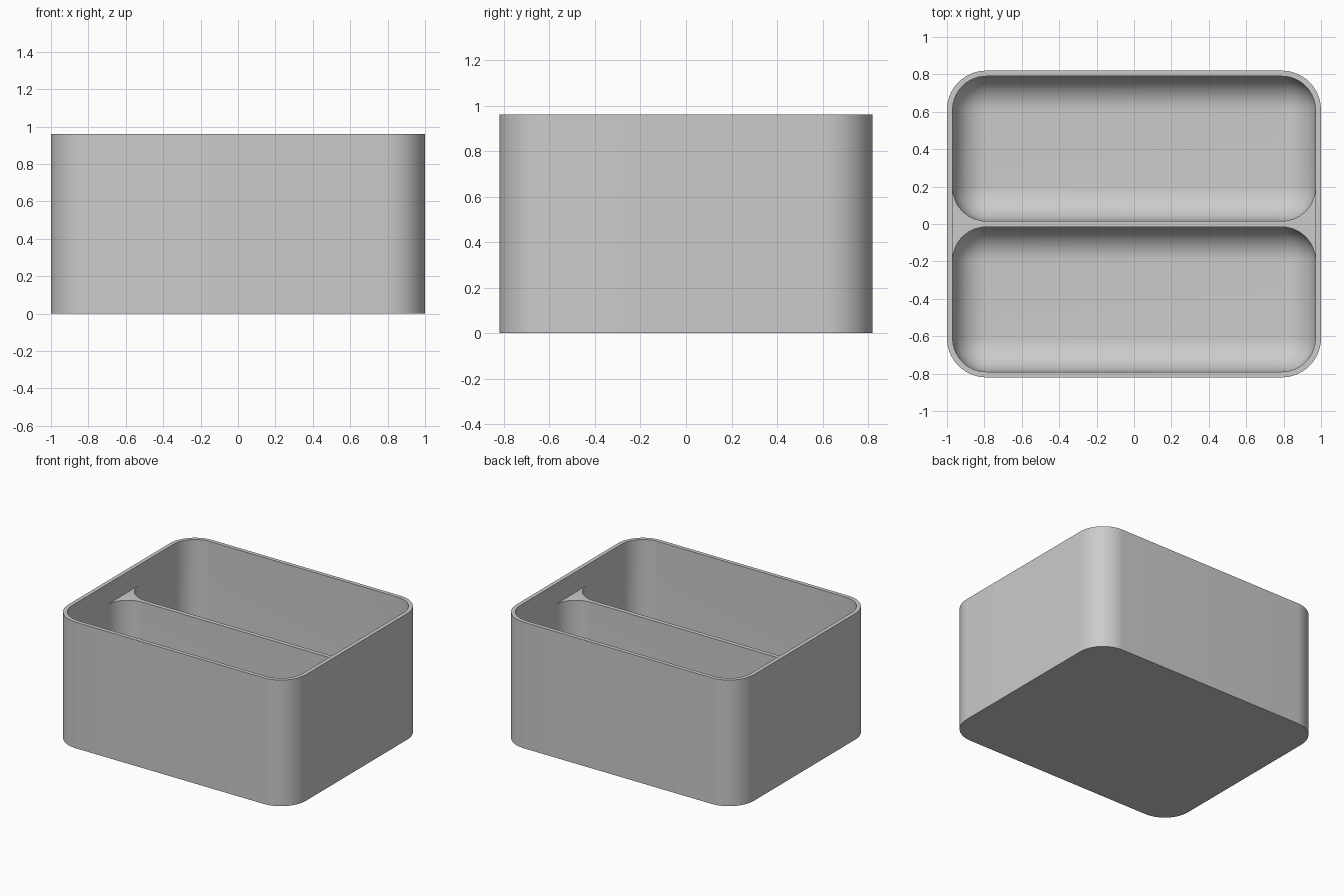
import bpy
import bmesh
import math

if "Cube" in bpy.data.objects:
    bpy.data.objects.remove(bpy.data.objects["Cube"])

HX, HY, HEIGHT = 1.0, 0.82, 0.96      # outer half sizes and height
WALL, R_IN = 0.03, 0.18               # wall thickness, inner corner and floor radius
FLOOR, LEDGE, GAP = 0.03, 0.805, 0.016  # floor height, divider top, half divider thickness
SEG = 14
STEP = GAP + R_IN                     # where the divider flares meet the side walls

bm = bmesh.new()


def outline(hx, y0, y1, r, side=()):
    """Rounded rectangle, counter-clockwise from the right side."""
    pts = []
    corners = [(hx - r, y1 - r), (-hx + r, y1 - r), (-hx + r, y0 + r), (hx - r, y0 + r)]
    for k, (cx, cy) in enumerate(corners):
        for i in range(SEG + 1):
            a = (k + i / SEG) * math.pi / 2
            pts.append((cx + r * math.cos(a), cy + r * math.sin(a)))
        if k == 1:
            pts += [(-hx, y) for y in reversed(side)]
    return pts + [(hx, y) for y in side]


def ring(pts, z):
    return [bm.verts.new((x, y, z)) for x, y in pts]


def bridge(a, b):
    for i in range(len(a)):
        j = (i + 1) % len(a)
        bm.faces.new((a[i], a[j], b[j], b[i]))


# Outer shell, rim and upper cavity wall
side = (-STEP, STEP)
ix, iy = HX - WALL, HY - WALL
outer = outline(HX, -HY, HY, R_IN + WALL, side)
inner = outline(ix, -iy, iy, R_IN, side)
shell = [ring(outer, 0), ring(outer, HEIGHT), ring(inner, HEIGHT), ring(inner, LEDGE)]
bm.faces.new(shell[0])
for a, b in zip(shell, shell[1:]):
    bridge(a, b)

# Two pockets with rounded floors
for y0, y1 in ((-iy, -GAP), (GAP, iy)):
    prev = ring(outline(ix, y0, y1, R_IN), LEDGE)
    for i in range(SEG + 1):
        a = i / SEG * math.pi / 2
        t = R_IN * (1 - math.cos(a))
        z = FLOOR + R_IN * (1 - math.sin(a))
        cur = ring(outline(ix - t, y0 + t, y1 - t, R_IN - t), z)
        bridge(prev, cur)
        prev = cur
    bm.faces.new(prev)

# Flared top of the low divider
edge = outline(ix, -iy, -GAP, R_IN)[:2 * (SEG + 1)]
front = ring(edge, LEDGE)
back = ring([(x, -y) for x, y in edge], LEDGE)
for i in range(len(edge) - 1):
    bm.faces.new((front[i], front[i + 1], back[i + 1], back[i]))

bmesh.ops.remove_doubles(bm, verts=bm.verts, dist=0.0002)
bmesh.ops.recalc_face_normals(bm, faces=bm.faces)

mesh = bpy.data.meshes.new("divided_box")
bm.to_mesh(mesh)
bm.free()
box = bpy.data.objects.new("divided_box", mesh)
bpy.context.collection.objects.link(box)

grey = bpy.data.materials.new("light_grey")
grey.diffuse_color = (0.6, 0.6, 0.6, 1)
grey.use_nodes = True
grey.node_tree.nodes["Principled BSDF"].inputs["Base Color"].default_value = grey.diffuse_color
mesh.materials.append(grey)

bpy.context.view_layer.objects.active = box
box.select_set(True)
bpy.ops.object.shade_smooth_by_angle(angle=math.radians(30))
